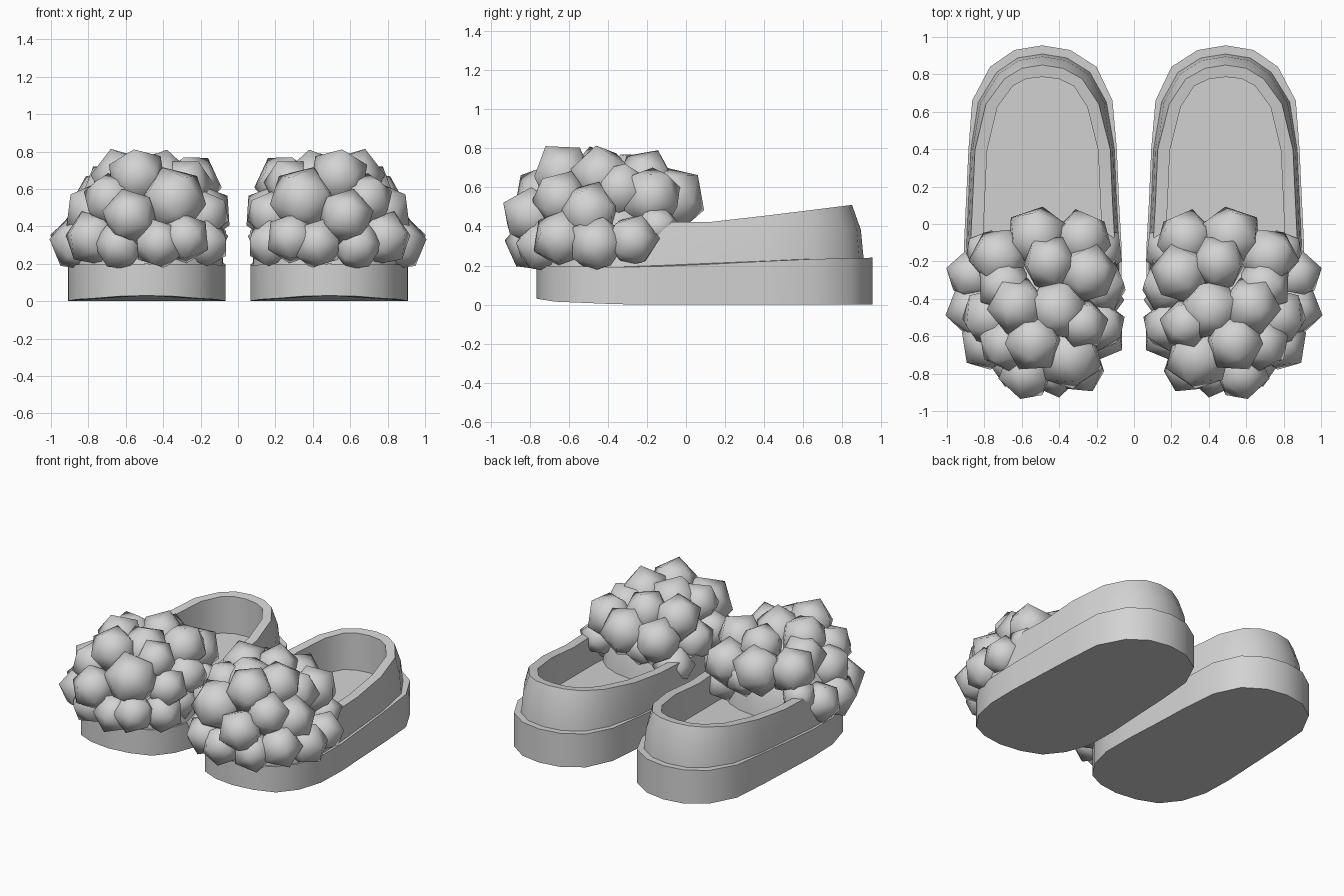
import bpy, bmesh, math
from mathutils import Vector, Matrix

if "Cube" in bpy.data.objects:
    bpy.data.objects.remove(bpy.data.objects["Cube"])

grey = bpy.data.materials.new("soft grey")
grey.diffuse_color = (0.65, 0.65, 0.65, 1)
grey.use_nodes = True
grey.node_tree.nodes["Principled BSDF"].inputs["Base Color"].default_value = grey.diffuse_color

# Footprint of one slipper, counter-clockwise from the heel
OUTLINE = [(.49, .955), (.34, .93), (.20, .84), (.115, .66), (.092, .40), (.08, .12),
           (.066, -.13), (.068, -.36), (.12, -.54), (.21, -.67), (.34, -.74), (.49, -.765),
           (.64, -.74), (.77, -.67), (.86, -.54), (.905, -.36), (.91, -.13), (.898, .12),
           (.885, .40), (.865, .66), (.77, .84), (.64, .93)]


def lerp(table, y):
    """Height read from a short (y, z) table."""
    if y <= table[0][0]:
        return table[0][1]
    for (y0, z0), (y1, z1) in zip(table, table[1:]):
        if y <= y1:
            return z0 + (z1 - z0) * (y - y0) / (y1 - y0)
    return table[-1][1]


def inset(d):
    """Footprint moved inward by d."""
    out, n = [], len(OUTLINE)
    for i, p in enumerate(OUTLINE):
        a, b = Vector(OUTLINE[i - 1]), Vector(OUTLINE[(i + 1) % n])
        t = (b - a).normalized()
        out.append((p[0] - t.y * d, p[1] + t.x * d))
    return out


def finish(bm, name, angle=None):
    bmesh.ops.recalc_face_normals(bm, faces=bm.faces[:])
    mesh = bpy.data.meshes.new(name)
    bm.to_mesh(mesh)
    bm.free()
    mesh.materials.append(grey)
    ob = bpy.data.objects.new(name, mesh)
    bpy.context.collection.objects.link(ob)
    bpy.ops.object.select_all(action='DESELECT')
    ob.select_set(True)
    bpy.context.view_layer.objects.active = ob
    if angle:
        bpy.ops.object.shade_smooth_by_angle(angle=math.radians(angle))
    else:
        bpy.ops.object.shade_smooth()
    ob.modifiers.new("second slipper", 'MIRROR').use_mirror_merge = False
    return ob


def loft(name, rings, cap):
    """Skin a stack of rings; either cap both ends or join last to first."""
    bm = bmesh.new()
    vs = [[bm.verts.new(p) for p in r] for r in rings]
    n = len(vs[0])
    pairs = list(zip(vs, vs[1:])) + ([] if cap else [(vs[-1], vs[0])])
    for a, b in pairs:
        for i in range(n):
            j = (i + 1) % n
            bm.faces.new((a[i], a[j], b[j], b[i]))
    if cap:
        bm.faces.new(vs[0])
        bm.faces.new(vs[-1])
    return finish(bm, name, 40)


# Thick sole, with the toe slightly lifted
SOLE_TOP = [(-.76, .20), (-.3, .19), (0, .20), (.6, .232), (.95, .24)]
SOLE_BOTTOM = [(-.765, .03), (-.67, .015), (-.36, .002), (-.2, 0)]
loft("sole", [[(x, y, lerp(SOLE_BOTTOM, y)) for x, y in OUTLINE],
              [(x, y, lerp(SOLE_TOP, y)) for x, y in OUTLINE]], True)

# Upper: leaning outer wall, flat rim, inner wall
RIM = [(-.7, .36), (-.1, .425), (.1, .42), (.45, .46), (.85, .51)]


def wall_ring(heel, side, t):
    # inset grows towards the heel, height blends from sole to rim
    ring = []
    for p, q in zip(inset(heel), inset(side)):
        k = min(1, max(0, (p[1] - .4) / .4))
        x, y = p[0] * k + q[0] * (1 - k), p[1] * k + q[1] * (1 - k)
        z0 = lerp(SOLE_TOP, y) - .01
        ring.append((x, y, z0 + (lerp(RIM, y) - z0) * t))
    return ring


loft("upper", [wall_ring(.045, .012, 0), wall_ring(.06, .022, .55),
               wall_ring(.105, .035, 1), wall_ring(.172, .1, 1),
               wall_ring(.172, .1, -.02)], False)

# Toe cap beneath the bobbles
bm = bmesh.new()
bmesh.ops.create_uvsphere(bm, u_segments=20, v_segments=12, radius=1)
bmesh.ops.bisect_plane(bm, geom=bm.verts[:] + bm.edges[:] + bm.faces[:],
                       plane_co=(0, 0, 0), plane_no=(0, 0, 1), clear_inner=True)
bmesh.ops.holes_fill(bm, edges=[e for e in bm.edges if e.is_boundary])
bmesh.ops.transform(bm, verts=bm.verts[:],
                    matrix=Matrix.Translation((.485, -.4, .2)) @ Matrix.Diagonal((.38, .35, .46, 1)))
finish(bm, "toe_cap", 40)

# Bobbles: x, y, z, radius
BOBBLES = [
    (.52, -.06, .55, .16), (.27, -.07, .54, .15), (.73, -.17, .56, .15), (.45, -.20, .66, .14),
    (.70, -.33, .60, .14), (.24, -.26, .64, .15), (.88, -.27, .33, .13), (.18, -.13, .36, .13),
    (.63, -.44, .67, .15), (.41, -.46, .65, .16), (.27, -.54, .64, .13), (.87, -.46, .31, .14),
    (.78, -.50, .48, .15), (.54, -.64, .68, .15), (.34, -.72, .55, .17), (.79, -.65, .34, .14),
    (.58, -.81, .46, .14), (.28, -.78, .34, .13), (.42, -.80, .31, .13), (.17, -.55, .47, .13),
    (.17, -.60, .31, .13), (.18, -.40, .32, .13), (.17, -.33, .48, .14),
    (.64, -.75, .30, .13), (.69, -.65, .55, .14), (.39, -.08, .46, .12), (.80, -.14, .40, .11)]
bm = bmesh.new()
for x, y, z, r in BOBBLES:
    out = Vector((x - .485, y + .38, z - .25))
    c = Vector((x, y, z)) - out.normalized() * .02
    m = (Matrix.Translation(c) @ out.to_track_quat('Z', 'Y').to_matrix().to_4x4()
         @ Matrix.Diagonal((1.1, 1.1, 1.16, 1)))
    bmesh.ops.create_icosphere(bm, subdivisions=1, radius=r, matrix=m)
finish(bm, "bobbles")
